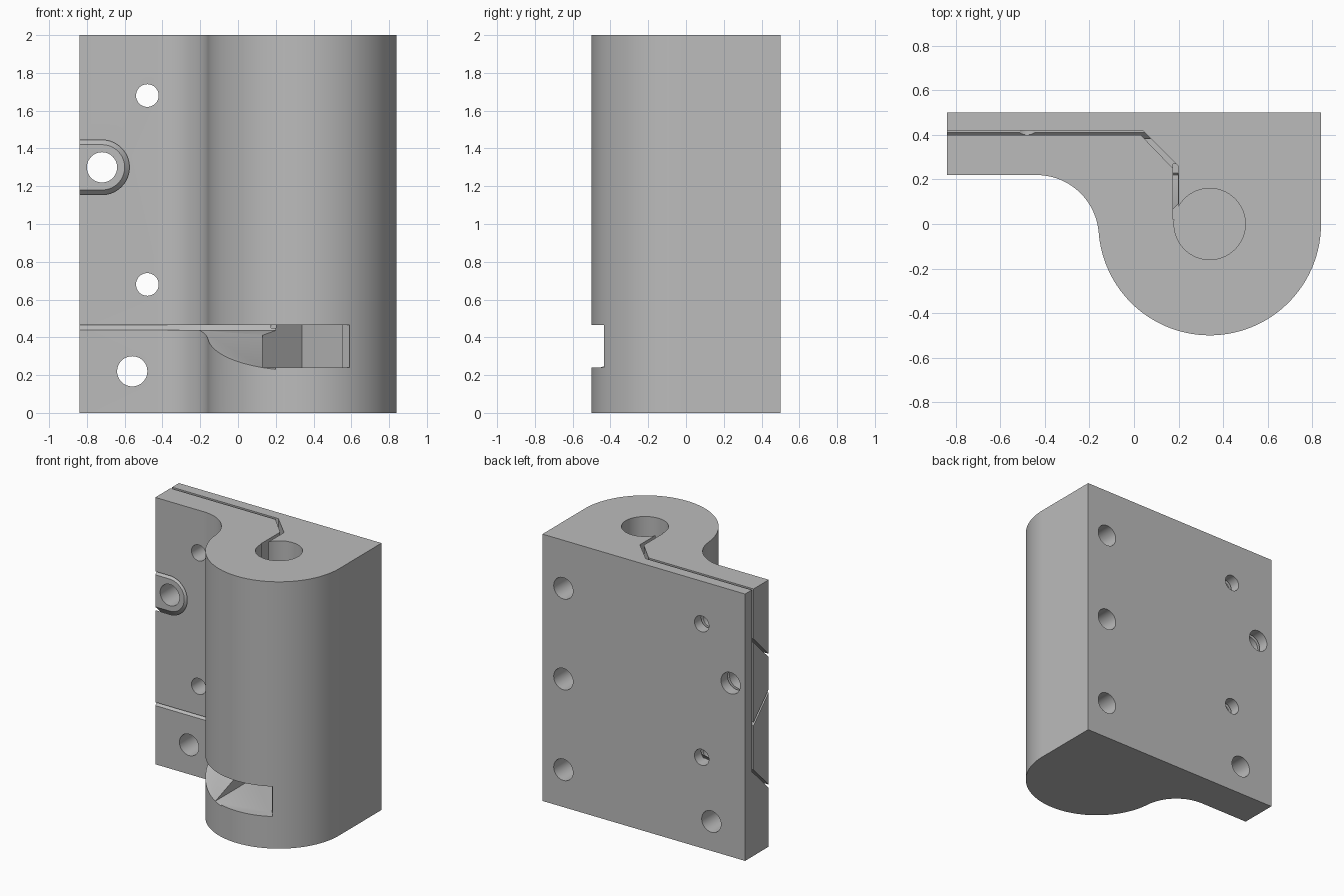
import bpy, bmesh, math
from mathutils import Vector

cube = bpy.data.objects.get("Cube")
if cube:
    bpy.data.objects.remove(cube, do_unlink=True)

grey = bpy.data.materials.new("plain grey")
grey.use_nodes = True
COLOUR = (0.5, 0.5, 0.5, 1)
grey.diffuse_color = COLOUR
grey.node_tree.nodes["Principled BSDF"].inputs["Base Color"].default_value = COLOUR


def finish(name, bm):
    bmesh.ops.recalc_face_normals(bm, faces=bm.faces)
    mesh = bpy.data.meshes.new(name)
    bm.to_mesh(mesh)
    bm.free()
    mesh.materials.append(grey)
    obj = bpy.data.objects.new(name, mesh)
    bpy.context.collection.objects.link(obj)
    return obj


def prism(name, points, axis, start, end):
    """Extrude an outline: (x, y) along z, (x, z) along y, (y, z) along x."""
    place = {"z": lambda a, b, t: (a, b, t),
             "y": lambda a, b, t: (a, t, b),
             "x": lambda a, b, t: (t, a, b)}[axis]
    bm = bmesh.new()
    low = [bm.verts.new(place(a, b, start)) for a, b in points]
    high = [bm.verts.new(place(a, b, end)) for a, b in points]
    bm.faces.new(low)
    bm.faces.new(high)
    n = len(points)
    for i in range(n):
        j = (i + 1) % n
        bm.faces.new((low[i], low[j], high[j], high[i]))
    return finish(name, bm)


def arc(cx, cy, r, a0, a1, n):
    return [(cx + r * math.cos(math.radians(a0 + (a1 - a0) * i / n)),
             cy + r * math.sin(math.radians(a0 + (a1 - a0) * i / n))) for i in range(n + 1)]


def hole(name, x, z, r, start, end):
    return prism(name, arc(x, z, r, 0, 360, 48)[:-1], "y", start, end)


# Main block: flat back, round barrel, and a leaf blended in by a fillet
outline = [(-0.84, 0.5), (0.84, 0.5)]
outline += arc(0.34, 0, 0.5, 0, -175.6, 72)
outline += arc(-0.438, -0.06, 0.28, 4.4, 90, 28)[1:]
outline += [(-0.84, 0.22)]
body = prism("clamp_body", outline, "z", 0, 2)

cutters = []

# Rod bore
cutters.append(prism("bore", arc(0.34, 0, 0.16, 0, 360, 64)[:-1], "z", 0.3, 2.1))

# Clamping slot behind the leaf, bending down into the bore
slot = [(-0.9, 0.42), (0.04, 0.42), (0.2, 0.26), (0.2, 0.02),
        (0.175, 0.02), (0.175, 0.25), (0.03, 0.4), (-0.9, 0.4)]
cutters.append(prism("slot", slot, "z", 0.63, 2.1))
cutters.append(prism("slot_inner",
                     [(0.175, 0.02), (0.2, 0.02), (0.2, 0.27), (0.175, 0.27)], "z", 0.45, 0.7))

# Sloping gap under the leaf that opens into a ramp at the barrel
ramp = [(-0.6, 0.187), (0.1, 0.44), (0.22, 0.44), (0.42, 0.64),
        (0.4, 0.645), (0.22, 0.465), (-0.6, 0.465)]
cutters.append(prism("leaf_gap", ramp, "x", -0.9, 0.198))

# Window through the barrel, ending in a vee
window = [(0.13, -0.6), (0.13, 0.02), (0.34, 0.23), (0.55, 0.02),
          (0.55, -0.38), (0.59, -0.42), (0.59, -0.6)]
cutters.append(prism("window", window, "z", 0.24, 0.465))

# Flared U-shaped gap around the fixed boss
sections = []
for angle in [None] + [90 - 180 * i / 32 for i in range(33)] + [None]:
    section = []
    for y, r in ((0.19, 0.09), (0.19, 0.115), (0.41, 0.335), (0.41, 0.31)):
        if angle is None:
            section.append(Vector((-1, y, 1.3 + (r if not sections else -r))))
        else:
            a = math.radians(angle)
            section.append(Vector((-0.72 + r * math.cos(a), y, 1.3 + r * math.sin(a))))
    sections.append(section)
bm = bmesh.new()
rings = [[bm.verts.new(p) for p in s] for s in sections]
for one, two in zip(rings, rings[1:]):
    for i in range(4):
        j = (i + 1) % 4
        bm.faces.new((one[i], one[j], two[j], two[i]))
bm.faces.new(rings[0])
bm.faces.new(rings[-1])
cutters.append(finish("boss_gap", bm))

# Mounting and clamping holes through the leaf
for x, z, r in ((-0.72, 1.3, 0.08), (-0.56, 0.22, 0.08), (-0.48, 1.68, 0.06), (-0.48, 0.68, 0.06)):
    cutters.append(hole("leaf_hole", x, z, r, 0.1, 0.6))

# Blind holes in the back
for z in (0.28, 0.96, 1.64):
    cutters.append(hole("back_hole", 0.667, z, 0.08, 0.1, 0.6))

# Cut everything out of the block
bpy.ops.object.select_all(action="DESELECT")
body.select_set(True)
bpy.context.view_layer.objects.active = body
for cutter in cutters:
    cutter.hide_render = True
    mod = body.modifiers.new(cutter.name, "BOOLEAN")
    mod.operation = "DIFFERENCE"
    mod.solver = "EXACT"
    mod.object = cutter
    bpy.ops.object.modifier_apply(modifier=mod.name)
    bpy.data.objects.remove(cutter, do_unlink=True)

bpy.ops.object.shade_smooth_by_angle(angle=math.radians(25))
